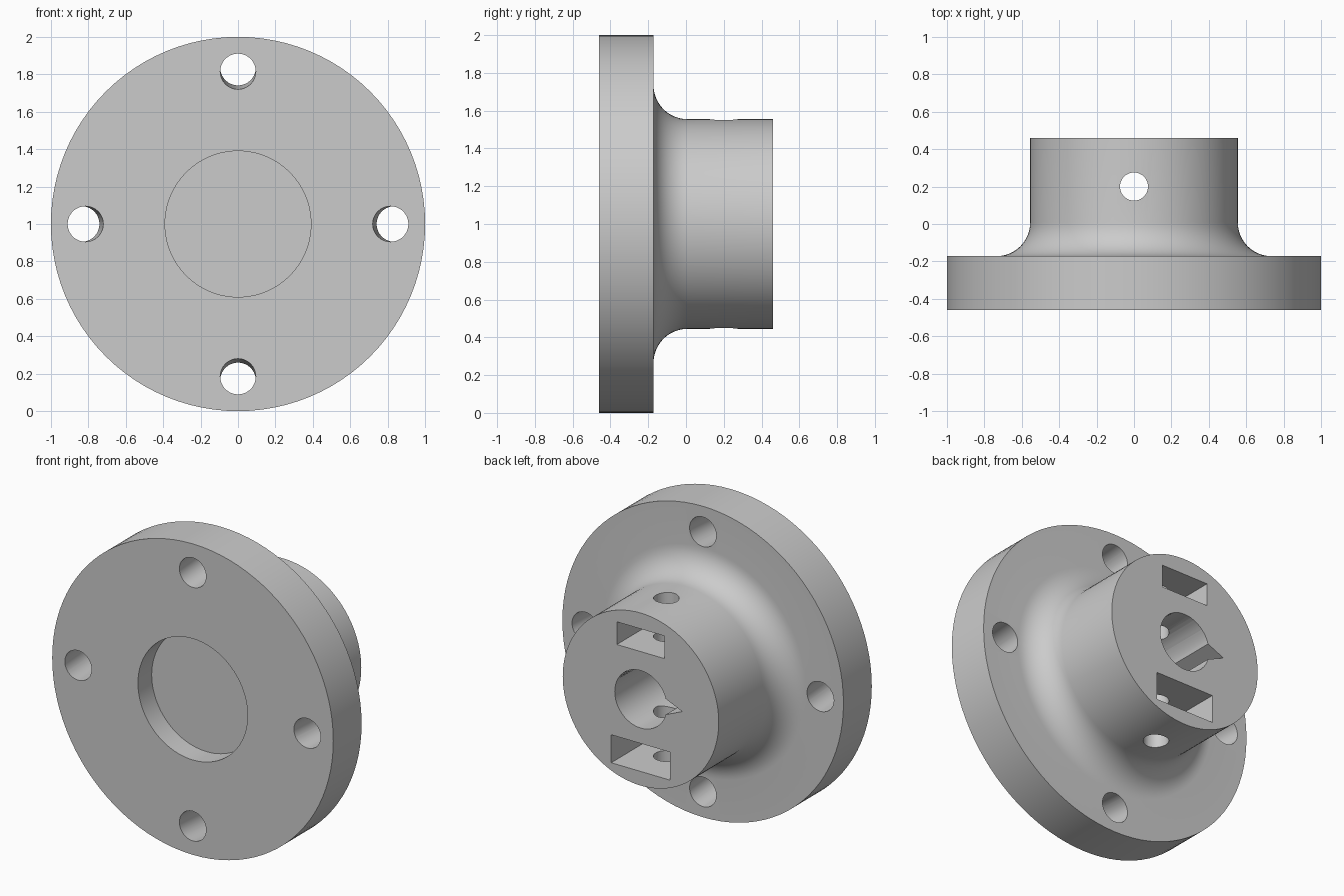
import bpy
import bmesh
from math import cos, sin, pi, radians
from mathutils import Matrix, Vector

if "Cube" in bpy.data.objects:
    bpy.data.objects.remove(bpy.data.objects["Cube"], do_unlink=True)

SEGMENTS = 96
AXIS_Z = 1.0
FRONT, STEP, BACK = -0.46, -0.172, 0.46
HUB_R, FILLET = 0.555, 0.18

grey = bpy.data.materials.new("plain grey")
grey.use_nodes = True
grey.diffuse_color = (0.6, 0.6, 0.6, 1)
grey.node_tree.nodes["Principled BSDF"].inputs["Base Color"].default_value = (0.6, 0.6, 0.6, 1)


def make_object(name, bm):
    bmesh.ops.recalc_face_normals(bm, faces=bm.faces)
    mesh = bpy.data.meshes.new(name)
    bm.to_mesh(mesh)
    bm.free()
    mesh.materials.append(grey)
    obj = bpy.data.objects.new(name, mesh)
    bpy.context.collection.objects.link(obj)
    return obj


def lathe(name, profile):
    """Spin (radius, y) points around the y axis at the flange centre."""
    bm = bmesh.new()
    verts = [bm.verts.new((r, y, AXIS_Z)) for r, y in profile]
    edges = [bm.edges.new(pair) for pair in zip(verts, verts[1:])]
    bmesh.ops.spin(bm, geom=verts + edges, cent=(0, 0, AXIS_Z), axis=(0, 1, 0),
                   angle=2 * pi, steps=SEGMENTS, use_merge=True)
    bmesh.ops.remove_doubles(bm, verts=bm.verts, dist=1e-5)
    return make_object(name, bm)


def rod(name, start, end, radius):
    """Round cutter between two points."""
    start, end = Vector(start), Vector(end)
    way = end - start
    turn = way.to_track_quat('Z', 'Y').to_matrix().to_4x4()
    bm = bmesh.new()
    bmesh.ops.create_cone(bm, cap_ends=True, segments=48, radius1=radius, radius2=radius,
                          depth=way.length, matrix=Matrix.Translation((start + end) / 2) @ turn)
    return make_object(name, bm)


def prism(name, outline, y0, y1):
    """Cutter with an (x, z) outline, extruded along y."""
    bm = bmesh.new()
    face = bm.faces.new([bm.verts.new((x, y0, AXIS_Z + z)) for x, z in outline])
    extruded = bmesh.ops.extrude_face_region(bm, geom=[face])["geom"]
    moved = [g for g in extruded if isinstance(g, bmesh.types.BMVert)]
    bmesh.ops.translate(bm, verts=moved, vec=(0, y1 - y0, 0))
    return make_object(name, bm)


def box_outline(half, low, high):
    return [(-half, low), (half, low), (half, high), (-half, high)]


# Flange, fillet and hub in one turned body, with a round recess in the front
profile = [(0, FRONT + 0.14), (0.39, FRONT + 0.14), (0.39, FRONT), (1, FRONT), (1, STEP)]
for i in range(13):
    a = radians(-90 - 90 * i / 12)
    profile.append((HUB_R + FILLET + FILLET * cos(a), STEP + FILLET + FILLET * sin(a)))
profile += [(HUB_R, BACK), (0, BACK)]
body = lathe("flanged_hub", profile)

# Four bolt holes, leaning slightly outward towards the back
cutters = []
for i in range(4):
    d = Vector((cos(i * pi / 2), 0, sin(i * pi / 2)))
    centre = Vector((0, 0, AXIS_Z))
    near = centre + d * 0.815 + Vector((0, FRONT, 0))
    far = centre + d * 0.836 + Vector((0, STEP, 0))
    lean = (far - near) * 0.3
    cutters.append(rod("bolt_hole", near - lean, far + lean, 0.095))

# Blind shaft bore with its pointed keyway
cutters.append(rod("shaft_bore", (0, -0.18, AXIS_Z), (0, 0.6, AXIS_Z), 0.185))
cutters.append(prism("keyway", [(-0.295, 0), (-0.1, 0.085), (-0.1, -0.085)], -0.17, 0.61))

# Two nut slots and the cross hole for the set screws
cutters.append(prism("upper_nut_slot", box_outline(0.17, 0.307, 0.453), 0.03, 0.6))
cutters.append(prism("lower_nut_slot", box_outline(0.21, -0.464, -0.284), 0.03, 0.6))
cutters.append(rod("set_screw_hole", (0, 0.2, 0.3), (0, 0.2, 1.7), 0.075))

# Cut everything out of the body
for cutter in cutters:
    cutter.hide_render = True
    mod = body.modifiers.new(cutter.name, 'BOOLEAN')
    mod.operation = 'DIFFERENCE'
    mod.solver = 'EXACT'
    mod.object = cutter

bpy.ops.object.select_all(action='DESELECT')
body.select_set(True)
bpy.context.view_layer.objects.active = body
for name in [m.name for m in body.modifiers]:
    bpy.ops.object.modifier_apply(modifier=name)
for cutter in cutters:
    bpy.data.objects.remove(cutter, do_unlink=True)
bpy.ops.object.shade_smooth_by_angle(angle=radians(30))
